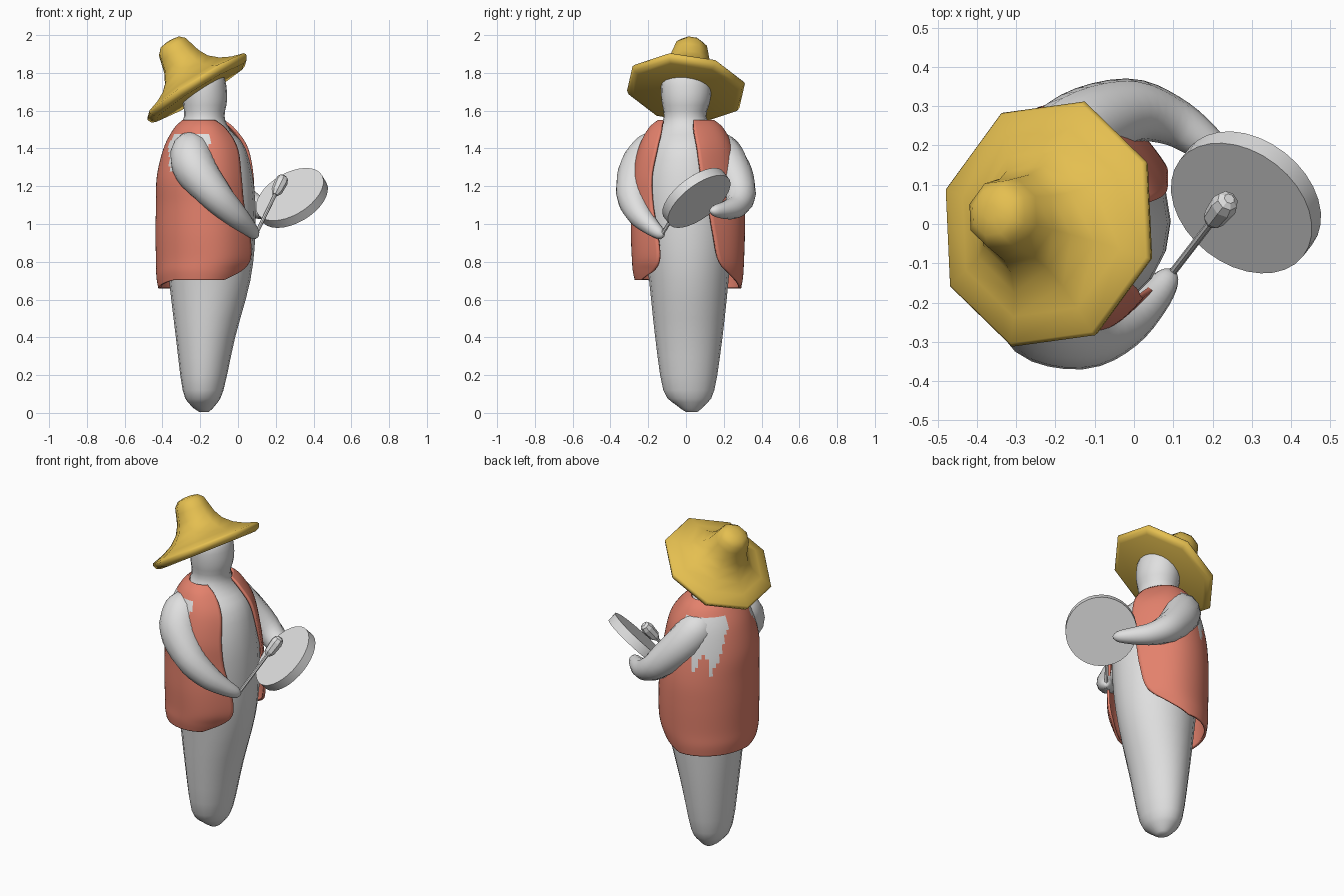
import bpy
import math
from mathutils import Vector

if "Cube" in bpy.data.objects:
    bpy.data.objects.remove(bpy.data.objects["Cube"])


def material(name, rgb):
    m = bpy.data.materials.new(name)
    m.diffuse_color = (*rgb, 1)
    m.use_nodes = True
    m.node_tree.nodes["Principled BSDF"].inputs["Base Color"].default_value = m.diffuse_color
    return m


GREY = material("pale_grey", (0.74, 0.74, 0.74))
VEST = material("terracotta", (0.77, 0.22, 0.15))
STRAW = material("straw_yellow", (0.78, 0.52, 0.08))


def smooth_keys(keys, steps):
    """Catmull-Rom resampling of rows of numbers."""
    out = []
    last = len(keys) - 1
    for i in range(last):
        p0, p1, p2, p3 = (keys[max(0, min(last, i + k))] for k in (-1, 0, 1, 2))
        for s in range(steps):
            t = s / steps
            out.append([0.5 * (2 * b + (c - a) * t + (2 * a - 5 * b + 4 * c - d) * t * t
                               + (3 * b - a - 3 * c + d) * t ** 3)
                        for a, b, c, d in zip(p0, p1, p2, p3)])
    out.append(list(keys[-1]))
    return out


def loft(name, rings, mat, closed=True, caps=(True, True), angle=50):
    """Skin a list of equal point rings."""
    n = len(rings[0])
    verts = [tuple(p) for r in rings for p in r]
    faces = []
    for i in range(len(rings) - 1):
        for j in range(n if closed else n - 1):
            k = (j + 1) % n
            faces.append((i * n + j, i * n + k, (i + 1) * n + k, (i + 1) * n + j))
    if caps[0]:
        faces.append(tuple(reversed(range(n))))
    if caps[1]:
        faces.append(tuple(range((len(rings) - 1) * n, len(rings) * n)))
    me = bpy.data.meshes.new(name)
    me.from_pydata(verts, [], faces)
    me.materials.append(mat)
    ob = bpy.data.objects.new(name, me)
    bpy.context.collection.objects.link(ob)
    bpy.ops.object.select_all(action='DESELECT')
    ob.select_set(True)
    bpy.context.view_layer.objects.active = ob
    if angle:
        bpy.ops.object.shade_smooth_by_angle(angle=math.radians(angle))
    return ob


def circle(centre, u, v, r, n, phase=0):
    return [centre + r * (u * math.cos(phase + 2 * math.pi * j / n)
                          + v * math.sin(phase + 2 * math.pi * j / n)) for j in range(n)]


def tube(name, keys, mat, n=12, steps=4, angle=60):
    """Tube along x, y, z, radius rows."""
    rows = smooth_keys(keys, steps)
    pts = [Vector(r[:3]) for r in rows]
    rings = []
    for i, p in enumerate(pts):
        d = (pts[min(i + 1, len(pts) - 1)] - pts[max(i - 1, 0)]).normalized()
        u = Vector((0, 0, 1)).cross(d).normalized()
        rings.append(circle(p, u, d.cross(u), rows[i][3], n))
    return loft(name, rings, mat, angle=angle)


# Body and head: z, centre x, centre y, half depth x, half width y
body_keys = [
    (0.005, -0.18, 0.03, 0.025, 0.03), (0.04, -0.185, 0.025, 0.065, 0.075),
    (0.12, -0.185, 0.015, 0.108, 0.135), (0.4, -0.172, 0.015, 0.157, 0.178),
    (0.7, -0.15, 0.015, 0.215, 0.21), (0.95, -0.15, 0.01, 0.242, 0.235),
    (1.2, -0.155, 0.0, 0.24, 0.238), (1.4, -0.162, 0.0, 0.202, 0.195),
    (1.5, -0.18, 0.0, 0.138, 0.145), (1.57, -0.178, -0.005, 0.107, 0.112),
    (1.66, -0.175, 0.0, 0.118, 0.13), (1.76, -0.175, 0.0, 0.108, 0.13),
    (1.80, -0.18, 0.0, 0.085, 0.095), (1.82, -0.18, 0.0, 0.03, 0.03)]
X, Y, Z = Vector((1, 0, 0)), Vector((0, 1, 0)), Vector((0, 0, 1))
loft("body", [circle(Vector((cx, cy, z)), X * rx, Y * ry, 1, 20)
              for z, cx, cy, rx, ry in smooth_keys(body_keys, 3)], GREY, angle=70)

# Open vest: z, centre x, centre y, half sizes, angles of both front edges
vest_keys = [
    (0.66, -0.18, 0.01, 0.235, 0.275, 85, -64), (0.72, -0.17, 0.01, 0.255, 0.285, 58, -42),
    (0.80, -0.155, 0.01, 0.272, 0.29, 37, -33), (0.95, -0.155, 0.01, 0.275, 0.295, 28, -35),
    (1.10, -0.16, 0.01, 0.267, 0.292, 22, -42), (1.25, -0.165, 0.0, 0.258, 0.28, 17, -43),
    (1.40, -0.165, 0.0, 0.222, 0.245, 14, -41), (1.50, -0.175, 0.0, 0.16, 0.195, 12, -44),
    (1.545, -0.18, 0.0, 0.11, 0.145, 16, -58)]
rings = []
for z, cx, cy, rx, ry, a0, a1 in smooth_keys(vest_keys, 6):
    ring = []
    for j in range(73):
        t = math.radians(a0 + (360 + a1 - a0) * j / 72)
        # front quarters are slightly flattened
        flat = 1 - 0.07 * max(0, math.cos(t)) * math.sin(2 * t) ** 2
        x, y = cx + rx * math.cos(t) * flat, cy + ry * math.sin(t) * flat
        # hem rises towards the right front
        lift = 0.045 * max(0, min(1, -y / 0.2)) * max(0, (0.95 - z) / 0.29)
        ring.append((x, y, z + lift))
    rings.append(ring)
vest = loft("vest", rings, VEST, closed=False, caps=(False, False))
mod = vest.modifiers.new("thickness", 'SOLIDIFY')
mod.thickness = 0.014
mod.offset = 0

# Grey armhole patches, with two points hanging down on the left side
vest.data.materials.append(GREY)
for f in vest.data.polygons:
    x, y, z = f.center
    hole = -0.36 < x < -0.15 and 1.27 < z < 1.47 and abs(y) > 0.1
    point = y > 0.1 and any(abs(x - px) < (z - 1.15) * 0.25 and 1.15 < z < 1.3
                            for px in (-0.33, -0.25))
    if hole or point:
        f.material_index = 1

# Arms: x, y, z, radius
tube("right_arm", [(-0.25, -0.11, 1.43, 0.06), (-0.25, -0.17, 1.39, 0.107),
                   (-0.225, -0.24, 1.29, 0.115), (-0.125, -0.28, 1.16, 0.09),
                   (-0.03, -0.25, 1.06, 0.07), (0.045, -0.19, 0.99, 0.048),
                   (0.085, -0.14, 0.95, 0.032), (0.10, -0.12, 0.94, 0.012)], GREY)
tube("left_arm", [(-0.21, 0.11, 1.43, 0.06), (-0.20, 0.17, 1.39, 0.105),
                  (-0.13, 0.24, 1.285, 0.105), (-0.01, 0.287, 1.16, 0.084),
                  (0.09, 0.265, 1.095, 0.064), (0.17, 0.215, 1.075, 0.05),
                  (0.24, 0.155, 1.07, 0.032), (0.26, 0.13, 1.07, 0.01)], GREY)

# Flat hand drum
n = Vector((-0.43, -0.55, 0.71)).normalized()
u = Z.cross(n).normalized()
c = Vector((0.285, 0.055, 1.138))
loft("drum", [circle(c + n * h, u, n.cross(u), 0.199, 32) for h in (-0.027, 0.027)],
     GREY, angle=30)

# Drum mallet: thin stick and faceted head
a, b = Vector((0.085, -0.14, 0.925)), Vector((0.22, 0.035, 1.205))
d = (b - a).normalized()
u = Z.cross(d).normalized()
v = d.cross(u)
loft("mallet_stick", [circle(p, u, v, 0.01, 8) for p in (a, b)], GREY, angle=0)
loft("mallet_head", [circle(b + d * h, u, v, r, 8) for h, r in
                     ((-0.065, 0.015), (-0.04, 0.03), (0.025, 0.035), (0.05, 0.028), (0.06, 0.014))],
     GREY, angle=0)

# Tilted eight-sided straw hat with a closed underside: radius, height, sideways bend
n = Vector((-0.55, 0.11, 0.88)).normalized()
v = n.cross(X).normalized()
u = v.cross(n)
c = Vector((-0.219, 0, 1.726))
profile = [(0.288, -0.036, 0), (0.314, -0.026, 0), (0.326, -0.002, 0), (0.318, 0.01, 0),
           (0.25, 0.032, 0.0), (0.19, 0.063, 0.002), (0.142, 0.106, 0.002), (0.114, 0.156, 0.003),
           (0.099, 0.21, 0.003), (0.088, 0.25, 0.003), (0.061, 0.276, 0.003), (0.02, 0.284, 0.003)]
loft("hat", [circle(c + n * h + u * s, u, v, r, 8, math.radians(25.5))
             for r, h, s in profile], STRAW, angle=60)
